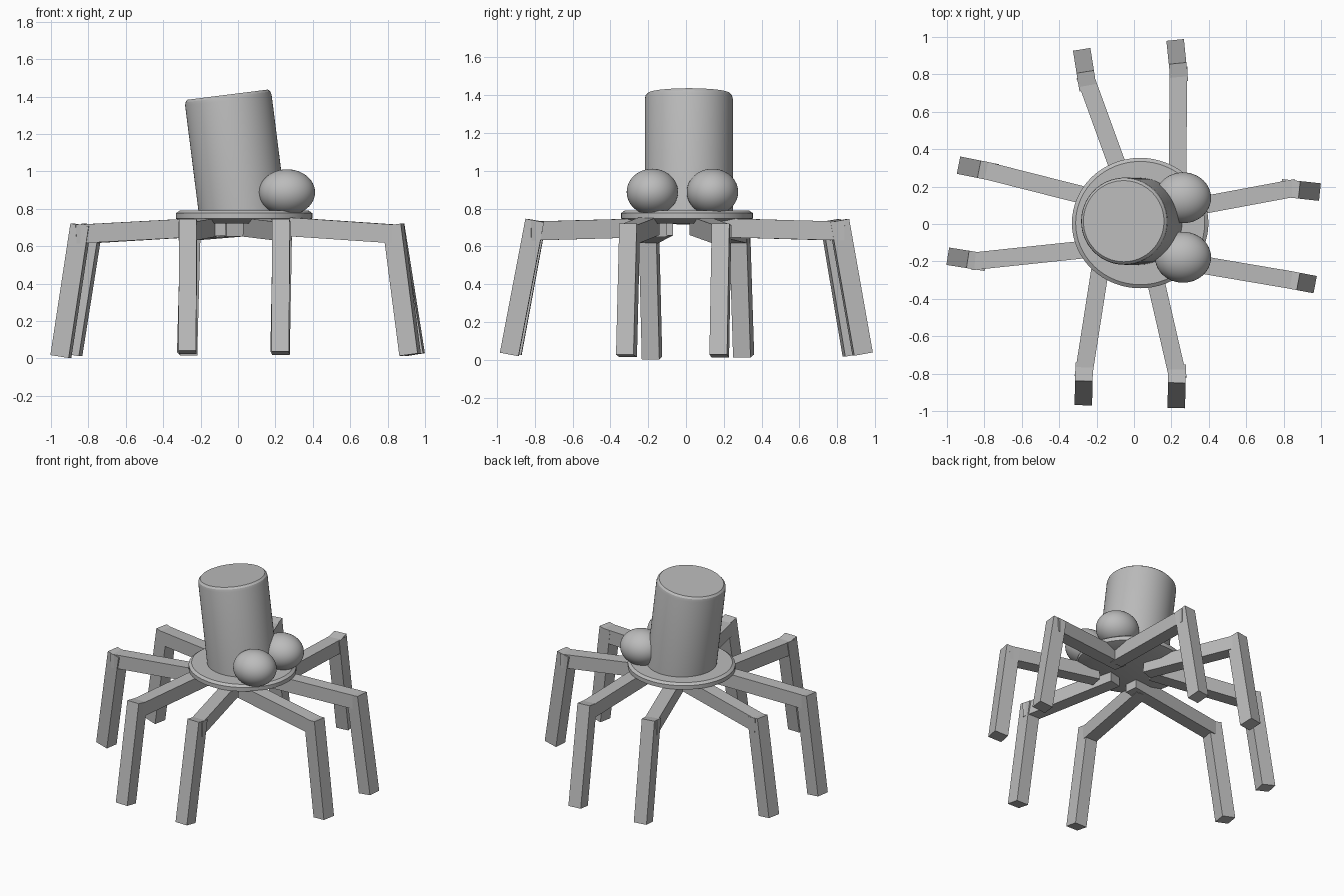
import bpy, bmesh, math
from mathutils import Vector, Matrix

cube = bpy.data.objects.get("Cube")
if cube:
    bpy.data.objects.remove(cube, do_unlink=True)

grey = bpy.data.materials.new("plain_grey")
grey.use_nodes = True
grey.diffuse_color = (0.5, 0.5, 0.5, 1)
grey.node_tree.nodes["Principled BSDF"].inputs["Base Color"].default_value = (0.5, 0.5, 0.5, 1)


def finish(name, bm, matrix=Matrix(), smooth=False):
    bmesh.ops.recalc_face_normals(bm, faces=bm.faces)
    mesh = bpy.data.meshes.new(name)
    bm.to_mesh(mesh)
    bm.free()
    mesh.materials.append(grey)
    obj = bpy.data.objects.new(name, mesh)
    bpy.context.collection.objects.link(obj)
    obj.matrix_world = matrix
    if smooth:
        bpy.ops.object.select_all(action='DESELECT')
        obj.select_set(True)
        bpy.context.view_layer.objects.active = obj
        bpy.ops.object.shade_smooth_by_angle(angle=math.radians(30))
    return obj


def lathe(name, profile, matrix, sides=64):
    """Solid of revolution from (radius, height) points, capped at both ends."""
    bm = bmesh.new()
    rings = []
    for r, z in profile:
        rings.append([bm.verts.new((r * math.cos(a), r * math.sin(a), z))
                      for a in (math.tau * i / sides for i in range(sides))])
    for low, high in zip(rings, rings[1:]):
        for i in range(sides):
            j = (i + 1) % sides
            bm.faces.new((low[i], low[j], high[j], high[i]))
    bm.faces.new(rings[0])
    bm.faces.new(rings[-1])
    return finish(name, bm, matrix, smooth=True)


def beam(name, start, end, radial, width=0.094, depth=0.1):
    """Square bar from start to end, turned so one side faces along radial."""
    axis = (end - start).normalized()
    side = Vector((0, 0, 1)).cross(radial).normalized()
    front = side.cross(axis)
    turn = Matrix((side, front, axis)).transposed().to_4x4()
    bm = bmesh.new()
    bmesh.ops.create_cube(bm, size=1)
    bmesh.ops.scale(bm, vec=(width, depth, (end - start).length), verts=bm.verts)
    return finish(name, bm, Matrix.Translation((start + end) / 2) @ turn)


# Flat oval base plate with a chamfered rim
lathe("base_plate", [(0.27, 0.72), (0.365, 0.747), (0.365, 0.776), (0.345, 0.79)],
      Matrix.Translation((0.033, 0.005, 0)) @ Matrix.Diagonal((1, 0.955, 1, 1)))

# Leaning cylinder with softened top edge
lathe("leaning_cylinder", [(0.233, -0.03), (0.233, 0.61), (0.229, 0.628), (0.217, 0.64)],
      Matrix.Translation((0.025, 0.015, 0.775)) @ Matrix.Rotation(math.radians(-7.2), 4, 'Y'))

# Two flattened eyeballs
for name, y in (("left_ball", 0.14), ("right_ball", -0.178)):
    bm = bmesh.new()
    bmesh.ops.create_uvsphere(bm, u_segments=48, v_segments=24, radius=1)
    finish(name, bm, Matrix.Translation((0.262, y, 0.888)) @ Matrix.Diagonal((0.15, 0.136, 0.123, 1)), True)

# Eight jointed legs: plate crossing, knee, foot, foot height
legs = {
    "side_left_back": ((0.40, 0.107), (0.835, 0.188), (0.945, 0.176), 0.02),
    "side_left_front": ((0.40, -0.225), (0.83, -0.298), (0.92, -0.315), 0.02),
    "front_left": ((0.123, -0.335), (0.23, -0.80), (0.227, -0.935), 0.028),
    "front_right": ((-0.195, -0.33), (-0.267, -0.79), (-0.27, -0.92), 0.033),
    "side_right_front": ((-0.30, -0.14), (-0.84, -0.197), (-0.947, -0.18), 0.01),
    "side_right_back": ((-0.295, 0.16), (-0.78, 0.283), (-0.89, 0.305), 0.02),
    "back_right": ((-0.095, 0.33), (-0.253, 0.765), (-0.272, 0.885), 0.025),
    "back_left": ((0.233, 0.32), (0.238, 0.81), (0.225, 0.935), 0.03),
}
for name, (hip, knee, foot, low) in legs.items():
    sideways = name.startswith("side")
    hip, knee = Vector((*hip, 0.695)), Vector((*knee, 0.666 if sideways else 0.682))
    out = (knee - hip).normalized()
    beam(name + "_upper_leg", hip - out * 0.23, knee + out * 0.03, out)
    top = Vector((knee.x, knee.y, 0.714 if sideways else 0.737))
    foot = Vector((*foot, low))
    beam(name + "_lower_leg", top, foot, foot - top)
